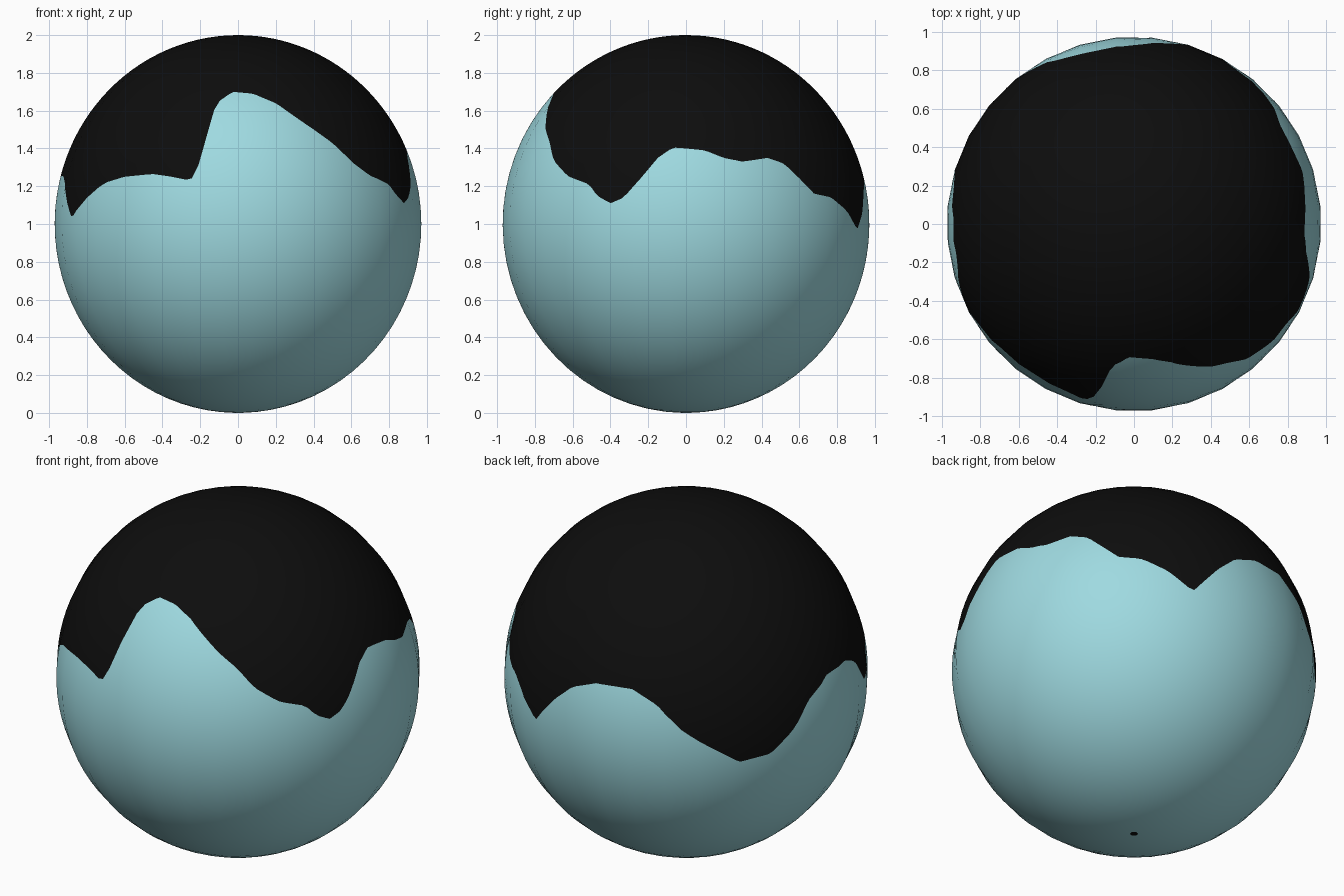
import bpy, math
from mathutils import Vector

if "Cube" in bpy.data.objects:
    bpy.data.objects.remove(bpy.data.objects["Cube"])

R = 0.975            # corner radius of the 32-sided ball (height radius is 1)
SIDES, SUB, ROWS = 32, 6, 24
STEP = 2 * math.pi / SIDES


def material(name, rgb):
    m = bpy.data.materials.new(name)
    m.diffuse_color = (*rgb, 1)
    m.use_nodes = True
    m.node_tree.nodes["Principled BSDF"].inputs["Base Color"].default_value = m.diffuse_color
    return m


BLUE = material("pale blue", (0.345, 0.70, 0.75))
BLACK = material("black", (0.004, 0.004, 0.004))

# Wavy colour edge: (x, z) seen from the front, (y, z) from the right, (azimuth, z) at the back
front = [(-.88, 1.03), (-.8, 1.14), (-.7, 1.22), (-.6, 1.25), (-.45, 1.265), (-.35, 1.25),
         (-.25, 1.23), (-.2, 1.33), (-.17, 1.45), (-.14, 1.58), (-.1, 1.65), (-.03, 1.70),
         (.08, 1.69), (.2, 1.64), (.3, 1.57), (.4, 1.50), (.5, 1.43), (.6, 1.33),
         (.7, 1.255), (.8, 1.21)]
right = [(-.47, 1.15), (-.4, 1.11), (-.33, 1.14), (-.25, 1.23), (-.15, 1.35), (-.07, 1.405),
         (0, 1.40), (.1, 1.39), (.2, 1.35), (.3, 1.33), (.43, 1.35), (.52, 1.32),
         (.6, 1.24), (.68, 1.16), (.77, 1.14), (.84, 1.08)]
back = [(69, .97), (78, 1.147), (85, 1.25), (94, 1.305), (107, 1.31), (115.6, 1.238),
        (124, 1.10), (133, 1.0), (142.3, .90), (153, .92), (160.5, 1.014), (168, 1.158),
        (178, 1.247), (190, 1.255), (196, 1.21), (201, 1.10)]


def bearing(side, z):
    r = 0.972 * math.sqrt(1 - (z - 1) ** 2)
    return math.degrees(math.asin(max(-1, min(1, side / r))))


edge = [(bearing(x, z) - 90, z) for x, z in front]
edge += [(bearing(y, z), z) for y, z in right] + back
edge = [(a % 360, z) for a, z in edge]
edge.sort()
edge = [(edge[-1][0] - 360, edge[-1][1])] + edge + [(edge[0][0] + 360, edge[0][1])]


def edge_tilt(a):
    """Polar angle of the colour edge at azimuth a."""
    d = math.degrees(a) % 360
    for (a0, z0), (a1, z1) in zip(edge, edge[1:]):
        if a0 <= d <= a1:
            z = z0 + (z1 - z0) * (d - a0) / max(a1 - a0, 1e-6)
            return math.acos(z - 1)


def band(name, mat, start, end, rows):
    """Part of the ball between two polar-angle functions."""
    n = SIDES * SUB
    verts, faces = [], []
    for j in range(rows + 1):
        for i in range(n):
            a = (i / SUB - 0.5) * STEP
            off = (i % SUB) / SUB * STEP - STEP / 2
            t = start(a) + (end(a) - start(a)) * j / rows
            r = R * math.sin(t) * math.cos(STEP / 2) / math.cos(off)
            verts.append((r * math.cos(a), r * math.sin(a), 1 + math.cos(t)))
    for j in range(rows):
        for i in range(n):
            k = (i + 1) % n
            faces.append((j * n + i, (j + 1) * n + i, (j + 1) * n + k, j * n + k))
    me = bpy.data.meshes.new(name)
    me.from_pydata(verts, [], faces)
    me.materials.append(mat)
    me.shade_smooth()
    # keep the shading round across the flat sides
    me.normals_split_custom_set_from_vertices(
        [Vector((x / R ** 2, y / R ** 2, z - 1)).normalized() for x, y, z in verts])
    ob = bpy.data.objects.new(name, me)
    bpy.context.collection.objects.link(ob)


band("upper_cap", BLACK, lambda a: 0.0005, edge_tilt, ROWS)
band("lower_body", BLUE, edge_tilt, lambda a: math.pi - 0.021, ROWS)
band("bottom_dot", BLACK, lambda a: math.pi - 0.021, lambda a: math.pi - 0.0005, 2)
